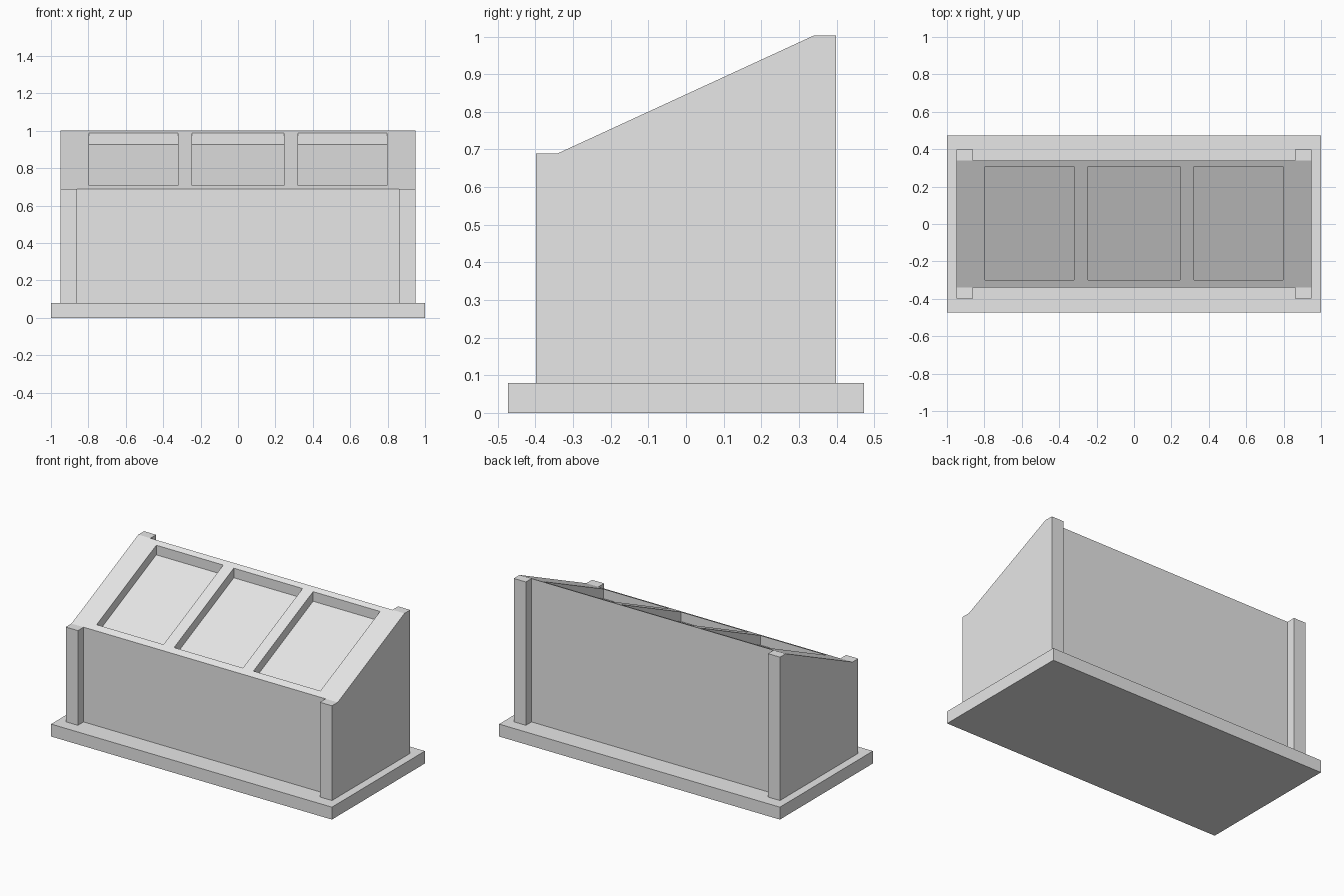
import bpy, bmesh

cube = bpy.data.objects.get("Cube")
if cube:
    bpy.data.objects.remove(cube, do_unlink=True)

GREY = (0.8, 0.8, 0.8, 1)
mat = bpy.data.materials.new("plain grey")
mat.use_nodes = True
mat.diffuse_color = GREY
mat.node_tree.nodes["Principled BSDF"].inputs["Base Color"].default_value = GREY

BASE_TOP, LOW, HIGH = 0.08, 0.69, 1.003
WALL_Y, END_Y = 0.34, 0.398
INNER_X, OUTER_X = 0.862, 0.948
RECESS_DEPTH = 0.062


def slope(y):
    return LOW + (HIGH - LOW) * (y + WALL_Y) / (2 * WALL_Y)


def finish(bm, name):
    bmesh.ops.recalc_face_normals(bm, faces=bm.faces[:])
    mesh = bpy.data.meshes.new(name)
    bm.to_mesh(mesh)
    bm.free()
    mesh.materials.append(mat)
    obj = bpy.data.objects.new(name, mesh)
    bpy.context.collection.objects.link(obj)
    return obj


def prism(name, profile, x0, x1):
    """Extrude a (y, z) profile along x."""
    bm = bmesh.new()
    face = bm.faces.new([bm.verts.new((x0, y, z)) for y, z in profile])
    grown = bmesh.ops.extrude_face_region(bm, geom=[face])["geom"]
    verts = [g for g in grown if isinstance(g, bmesh.types.BMVert)]
    bmesh.ops.translate(bm, verts=verts, vec=(x1 - x0, 0, 0))
    return finish(bm, name)


# Plinth
prism("base_plinth", [(-0.473, 0), (0.473, 0), (0.473, BASE_TOP), (-0.473, BASE_TOP)], -1, 1)

# Thick end panels with sloped tops
end_profile = [(-END_Y, BASE_TOP), (END_Y, BASE_TOP), (END_Y, HIGH),
               (WALL_Y, HIGH), (-WALL_Y, LOW), (-END_Y, LOW)]
for side, name in ((1, "left_end_panel"), (-1, "right_end_panel")):
    prism(name, end_profile, side * INNER_X, side * OUTER_X)

# Body: sloped top with three sunken trays, then front and back walls
xs = [-INNER_X, -0.797, -0.32, -0.245, 0.245, 0.32, 0.797, INNER_X]
ys = [-WALL_Y, -0.30, 0.307, WALL_Y]
bm = bmesh.new()
grid = [[bm.verts.new((x, y, slope(y))) for y in ys] for x in xs]
trays = []
for i in range(len(xs) - 1):
    for j in range(len(ys) - 1):
        f = bm.faces.new((grid[i][j], grid[i + 1][j], grid[i + 1][j + 1], grid[i][j + 1]))
        if i % 2 == 1 and j == 1:
            trays.append(f)
rim = [e for e in bm.edges if e.is_boundary]

for tray in trays:
    corners = list(tray.verts)
    floor = [bm.verts.new((v.co.x, v.co.y, v.co.z - RECESS_DEPTH)) for v in corners]
    bm.faces.new(floor)
    for k in range(4):
        n = (k + 1) % 4
        bm.faces.new((corners[k], corners[n], floor[n], floor[k]))
bmesh.ops.delete(bm, geom=trays, context="FACES_ONLY")

grown = bmesh.ops.extrude_edge_only(bm, edges=rim)["geom"]
for v in grown:
    if isinstance(v, bmesh.types.BMVert):
        v.co.z = BASE_TOP
finish(bm, "body_with_trays")
